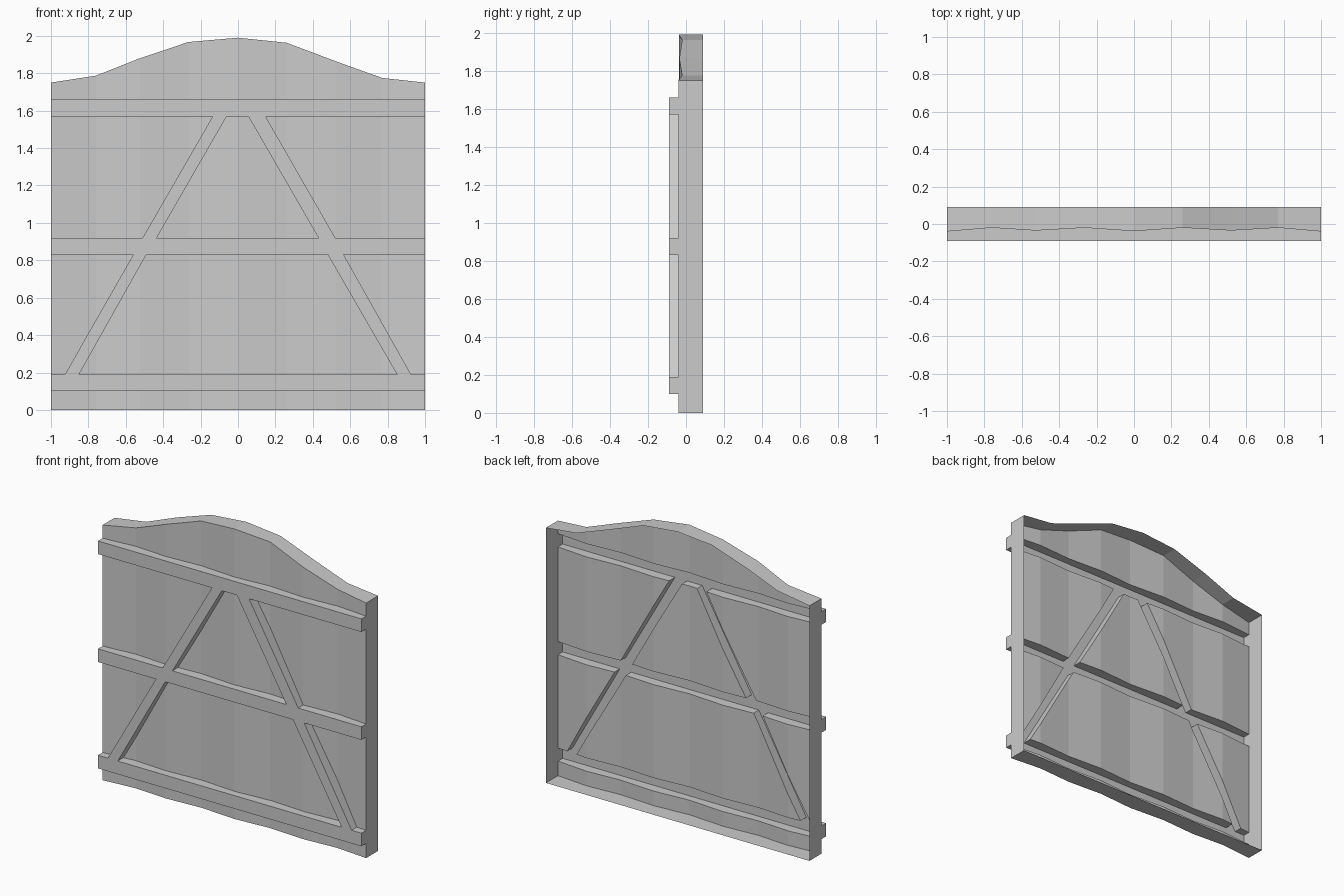
import bpy, bmesh
from mathutils import Vector

if "Cube" in bpy.data.objects:
    bpy.data.objects.remove(bpy.data.objects["Cube"])

FRONT, BACK = -0.09, 0.09
# corrugation fold positions, their depth, and the arched top outline
XS = [-1, -0.76, -0.525, -0.265, 0, 0.26, 0.52, 0.77, 1]
YS = [-0.04, -0.02, -0.035, -0.02, -0.038, -0.02, -0.035, -0.02, -0.04]
TOP = [1.75, 1.787, 1.88, 1.967, 1.99, 1.963, 1.865, 1.775, 1.75]
# rail heights (bottom, middle, top)
B0, B1, M0, M1, T0, T1 = 0.10, 0.19, 0.83, 0.92, 1.57, 1.66


def wave(x):
    for i in range(8):
        if x <= XS[i + 1] + 1e-5:
            t = (x - XS[i]) / (XS[i + 1] - XS[i])
            return YS[i] + t * (YS[i + 1] - YS[i])
    return YS[-1]


# brace end positions: outer-left, inner-left, inner-right, outer-right
B = [-0.925, -0.85, 0.85, 0.925]
ML = [-0.56, -0.49, 0.48, 0.565]
MU = [-0.51, -0.435, 0.43, 0.52]
T = [-0.135, -0.06, 0.055, 0.147]


def add(bm, pts, y):
    return bm.faces.new([bm.verts.new((x, y, z)) for x, z in pts])


def bay(bm, y, za, xa, zb, xb, i, j):
    """Region between divider i and divider j of one storey."""
    a, b = [-1] + xa + [1], [-1] + xb + [1]
    add(bm, [(a[i], za), (a[j], za), (b[j], zb), (b[i], zb)], y)


def fold_cuts(bm):
    for x in XS[1:-1]:
        bmesh.ops.bisect_plane(bm, geom=bm.verts[:] + bm.edges[:] + bm.faces[:],
                               plane_co=(x, 0, 0), plane_no=(1, 0, 0), dist=1e-5)


def wall(bm, e, y):
    a, b = [v.co.copy() for v in e.verts]
    c, d = Vector((b.x, y, b.z)), Vector((a.x, y, a.z))
    bm.faces.new([bm.verts.new(p) for p in (a, b, c, d)])


bm = bmesh.new()
# recessed corrugated panels
add(bm, [(-1, 0), (1, 0), (1, B0), (-1, B0)], 0)
for i in (0, 2, 4):
    bay(bm, 0, B1, B, M0, ML, i, i + 1)
    bay(bm, 0, M1, MU, T0, T, i, i + 1)
for i in range(8):
    add(bm, [(XS[i], T1), (XS[i + 1], T1),
             (XS[i + 1], TOP[i + 1]), (XS[i], TOP[i])], 0)
fold_cuts(bm)
for v in bm.verts:
    v.co.y = wave(v.co.x)
bmesh.ops.remove_doubles(bm, verts=bm.verts[:], dist=1e-4)

# recess walls forward to the frame, outer rim backward
for e in [e for e in bm.edges if e.is_boundary]:
    p, q = [v.co for v in e.verts]
    m = (p + q) / 2
    outer = abs(m.x) > 0.999 or m.z < 0.001 or m.z > 1.7
    wall(bm, e, BACK if outer else FRONT)

# flat raised frame: three rails and four diagonal braces
fr = bmesh.new()
for za, zb, low, high in ((B0, B1, [], B), (M0, M1, ML, MU), (T0, T1, T, [])):
    add(fr, [(x, za) for x in [-1] + low + [1]]
        + [(x, zb) for x in reversed([-1] + high + [1])], FRONT)
for i in (1, 3):
    bay(fr, FRONT, B1, B, M0, ML, i, i + 1)
    bay(fr, FRONT, M1, MU, T0, T, i, i + 1)
fold_cuts(fr)
# rail end caps and rim sides behind them
for e in fr.edges[:]:
    p, q = [v.co.copy() for v in e.verts]
    if abs(p.x) > 0.999 and abs(p.x - q.x) < 1e-4:
        for ya, yb in ((FRONT, -0.04), (-0.04, BACK)):
            fr.faces.new([fr.verts.new(c) for c in (
                (p.x, ya, p.z), (q.x, ya, q.z), (q.x, yb, q.z), (p.x, yb, p.z))])
tmp = bpy.data.meshes.new("frame_tmp")
fr.to_mesh(tmp)
fr.free()
bm.from_mesh(tmp)
bpy.data.meshes.remove(tmp)

# weld into one open-backed shell
bmesh.ops.remove_doubles(bm, verts=bm.verts[:], dist=1e-4)
bmesh.ops.recalc_face_normals(bm, faces=bm.faces[:])
# orient so the front faces -y
if sum(f.normal.y * f.calc_area() for f in bm.faces) > 0:
    bmesh.ops.reverse_faces(bm, faces=bm.faces[:])
mesh = bpy.data.meshes.new("gate_panel")
bm.to_mesh(mesh)
bm.free()
bpy.context.collection.objects.link(bpy.data.objects.new("gate_panel", mesh))
